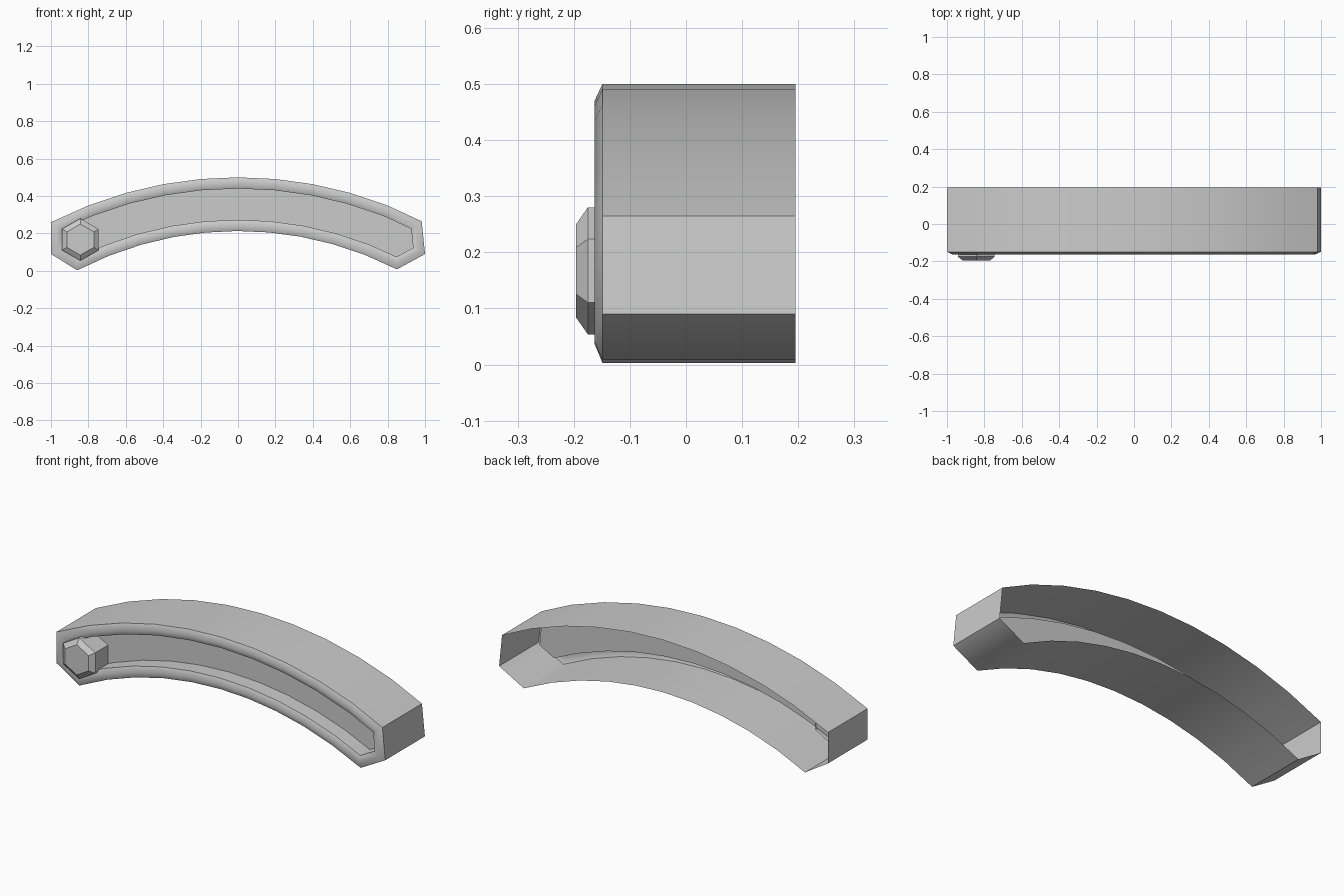
import bpy, bmesh, math
from mathutils import Vector

if "Cube" in bpy.data.objects:
    bpy.data.objects.remove(bpy.data.objects["Cube"])


def arc(xs, top, radius):
    return [(x, top - radius + math.sqrt(radius ** 2 - x * x)) for x in xs]


def inset(pts, d):
    # mitred inset of a clockwise outline
    out, n = [], len(pts)
    for i in range(n):
        a, b, c = (Vector(pts[(i + k) % n]) for k in (-1, 0, 1))
        u, v = (b - a).normalized(), (c - b).normalized()
        n1, n2 = Vector((u.y, -u.x)), Vector((v.y, -v.x))
        out.append(tuple(b + (n1 + n2) * d / (1 + n1.dot(n2))))
    return out


def loft(name, sections, cap):
    # sections: (outline, y) from back to front, open at the back
    bm = bmesh.new()
    rings = [[bm.verts.new((x, y, z)) for x, z in pts] for pts, y in sections]
    for r, s in zip(rings, rings[1:]):
        for i in range(len(r)):
            j = (i + 1) % len(r)
            bm.faces.new((r[i], r[j], s[j], s[i]))
    if cap:
        bm.faces.new(rings[-1])
    bmesh.ops.recalc_face_normals(bm, faces=bm.faces)
    # make the frontmost faces look forward
    front = min(bm.faces, key=lambda f: f.calc_center_median().y)
    if front.normal.y > 0:
        bmesh.ops.reverse_faces(bm, faces=bm.faces)
    me = bpy.data.meshes.new(name)
    bm.to_mesh(me)
    bm.free()
    ob = bpy.data.objects.new(name, me)
    bpy.context.collection.objects.link(ob)
    return ob


# curved outline, clockwise seen from the front
upper = [(-1, 0.26)] + arc([-0.8 + 0.2 * i for i in range(9)], 0.5, 2.2) + [(0.982, 0.265)]
lower = arc([0.85 - 0.171 * i for i in range(11)], 0.213, 1.865)
lower[-1] = (-0.86, 0.003)
outline = upper + [(1.0, 0.09)] + lower + [(-1.0, 0.09)]
panel = inset(outline, 0.06)

# hollow arched shell with rounded rim and recessed panel
shell = loft("arched_housing", [(outline, 0.195), (outline, -0.149),
                                (inset(outline, 0.03), -0.163),
                                (panel, -0.149), (panel, -0.065)], True)
bpy.context.view_layer.objects.active = shell
shell.select_set(True)
bpy.ops.object.shade_smooth_by_angle(angle=math.radians(55))


# hexagonal stud at the left end
def hexagon(r):
    return [(-0.843 + r * math.sin(k * math.pi / 3), 0.167 + r * math.cos(k * math.pi / 3))
            for k in range(6)]


loft("hex_stud", [(hexagon(0.113), -0.06), (hexagon(0.113), -0.175),
                  (hexagon(0.083), -0.196)], True)
